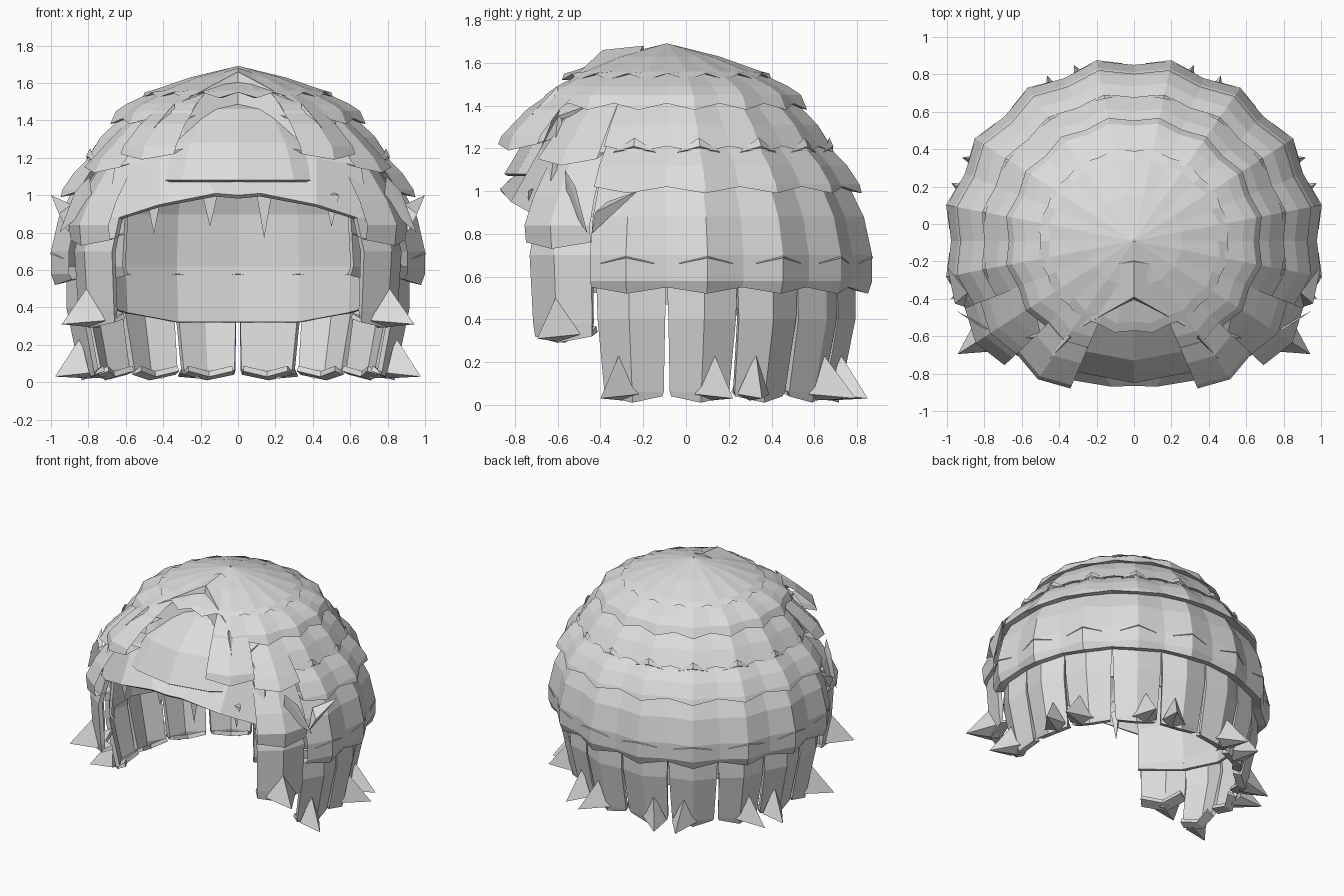
import bpy, bmesh
from math import sin, cos, radians

cube = bpy.data.objects.get("Cube")
if cube:
    bpy.data.objects.remove(cube, do_unlink=True)

grey = bpy.data.materials.new("light_grey_hair")
grey.use_nodes = True
COLOUR = (0.72, 0.72, 0.72, 1)
grey.diffuse_color = COLOUR
grey.node_tree.nodes["Principled BSDF"].inputs["Base Color"].default_value = COLOUR

STEP = 22.5                     # angle of one lock
HALF = STEP / 2
BACK = [HALF + STEP * k for k in range(-5, 5)]
SIDES = (-1, 1)


def polar(angle, r, z):
    """Point around the crown; angle 0 is the back, 90 the left."""
    a = radians(angle)
    return (1.04 * r * sin(a), r * cos(a) - 0.09, z)


def finish(name, bm, thickness=0, mirror=False):
    mesh = bpy.data.meshes.new(name)
    bm.to_mesh(mesh)
    bm.free()
    mesh.materials.append(grey)
    obj = bpy.data.objects.new(name, mesh)
    bpy.context.collection.objects.link(obj)
    if mirror:
        obj.modifiers.new("mirror", 'MIRROR')
    if thickness:
        mod = obj.modifiers.new("thickness", 'SOLIDIFY')
        mod.thickness = thickness
        mod.offset = -1
    return obj


def skin(bm, rows):
    grid = [[bm.verts.new(p) for p in row] for row in rows]
    for a, b in zip(grid, grid[1:]):
        for j in range(len(a) - 1):
            bm.faces.new((a[j], a[j + 1], b[j + 1], b[j]))


def lock(bm, angle, profile, taper=0.0, lift=0.03):
    """Ridged lock of hair whose last two rows form a pointed, tucked tip."""
    rows = []
    last = len(profile) - 1
    for i, (r, z) in enumerate(profile):
        w = HALF * (1 - taper * i / last)
        up = lift if i >= last - 1 else 0
        rows.append([polar(angle - w, r * 0.96, z + up),
                     polar(angle, r, z),
                     polar(angle + w, r * 0.96, z + up)])
    skin(bm, rows)


def layer(name, angles, profile, taper=0.0, thickness=0):
    bm = bmesh.new()
    for a in angles:
        lock(bm, a, profile, taper)
    return finish(name, bm, thickness)


def spike(bm, base, tip):
    """Pyramid on a ring of base points."""
    ring = [bm.verts.new(p) for p in base]
    top = bm.verts.new(tip)
    faces = [bm.faces.new(ring)]
    for a, b in zip(ring, ring[1:] + ring[:1]):
        faces.append(bm.faces.new((a, b, top)))
    bmesh.ops.recalc_face_normals(bm, faces=faces)


# Inner cap, longer at the back than at the sides
bm = bmesh.new()
cap = [(0.01, 1.6), (0.42, 1.46), (0.64, 1.28), (0.76, 1.08)]
skin(bm, [[polar(STEP * k, r, z) for k in range(-8, 9)] for r, z in cap])
low = [(0.76, 1.08), (0.82, 0.9), (0.84, 0.62)]
rows = [[polar(STEP * k, r, z) for k in range(-6, 7)] for r, z in low]
rows.append([polar(STEP * k, 0.82, 0.32 + 0.05 * max(0, abs(k) - 1)) for k in range(-6, 7)])
skin(bm, rows)
finish("inner_cap", bm, 0.02)

# Overlapping layers from the crown down
layer("crown", [HALF + STEP * k for k in range(16)],
      [(0.005, 1.69), (0.25, 1.63), (0.45, 1.56), (0.50, 1.52), (0.42, 1.52)])
layer("upper_layer", [HALF + STEP * k for k in range(-7, 7)],
      [(0.43, 1.56), (0.58, 1.49), (0.64, 1.45), (0.67, 1.38), (0.58, 1.40)])
layer("second_layer", BACK,
      [(0.60, 1.43), (0.72, 1.31), (0.80, 1.18), (0.72, 1.20)])
layer("third_layer", BACK,
      [(0.73, 1.25), (0.86, 1.12), (0.92, 1.03), (0.93, 0.99), (0.82, 1.01)])
layer("fourth_layer", BACK,
      [(0.85, 1.06), (0.94, 0.88), (0.98, 0.70), (0.98, 0.58), (0.96, 0.52), (0.84, 0.55)])
layer("bottom_strands", BACK,
      [(0.90, 0.62), (0.90, 0.40), (0.83, 0.06), (0.82, 0.01), (0.76, 0.03)], 0.18, 0.03)

# Layers that frame the face
temple = [s * (HALF + STEP * 5) for s in SIDES]
brow = [s * (HALF + STEP * 6) for s in SIDES]
layer("temple_upper_locks", temple,
      [(0.60, 1.43), (0.74, 1.30), (0.84, 1.20), (0.89, 1.12), (0.78, 1.15)])
layer("temple_lower_locks", temple,
      [(0.78, 1.18), (0.92, 0.97), (0.98, 0.84), (0.97, 0.73), (0.84, 0.77)])
layer("sideburns", temple,
      [(0.90, 0.88), (0.95, 0.70), (0.93, 0.38), (0.92, 0.29), (0.84, 0.31)], 0.1, 0.03)
layer("brow_locks", brow,
      [(0.55, 1.50), (0.74, 1.38), (0.87, 1.26), (0.89, 1.19), (0.76, 1.22)])

# Swept fringe, one half mirrored
bm = bmesh.new()
pts = {
    "part": (0, -0.2, 1.68), "crest": (0, -0.39, 1.66), "peak": (0, -0.45, 1.41),
    "sweep": (0.3, -0.56, 1.5), "fold": (0.28, -0.61, 1.25), "tip": (0.42, -0.68, 1.2),
    "rear": (0.3, -0.25, 1.59), "outer": (0.5, -0.6, 1.35), "side": (0.55, -0.35, 1.44),
    "hem_mid": (0, -0.865, 1.0), "hem": (0.12, -0.87, 1.01), "hem_side": (0.42, -0.82, 0.95),
    "hem_end": (0.7, -0.66, 0.86), "temple": (0.66, -0.62, 1.15),
}
v = {k: bm.verts.new(p) for k, p in pts.items()}
for names in ("part crest sweep rear", "crest peak fold sweep", "sweep fold tip outer",
              "sweep outer side rear", "peak hem_mid hem fold", "fold hem hem_side tip",
              "tip hem_side hem_end temple", "outer tip temple"):
    bm.faces.new([v[n] for n in names.split()])
finish("fringe", bm, 0.025, True)

# Flicked spikes at the ends of the strands
bm = bmesh.new()
for i, a in enumerate(BACK):
    t = a + (4 if i % 2 else -4)
    spike(bm, [polar(t, 0.84, 0.24), polar(t - 6, 0.82, 0.05),
               polar(t, 0.78, 0.02), polar(t + 6, 0.82, 0.05)],
          polar(t + (3 if i % 2 else -3), 0.99, 0.03))
for a in temple:
    spike(bm, [polar(a, 0.93, 0.51), polar(a - 7, 0.90, 0.33),
               polar(a, 0.86, 0.29), polar(a + 7, 0.90, 0.33)],
          polar(a, 1.09, 0.31))
finish("strand_spikes", bm)

# Small raised flicks on the layers
bm = bmesh.new()
for r, z, out in ((0.95, 0.68, 0.035), (0.775, 1.2, 0.02)):
    for a in BACK:
        spike(bm, [polar(a - 8, r, z - 0.02), polar(a, r, z - 0.01),
                   polar(a + 8, r, z - 0.02), polar(a, r, z + 0.05)],
              polar(a, r + out, z + 0.01))
finish("layer_flicks", bm)

# Loose locks beside the ears and brow
bm = bmesh.new()
for s in SIDES:
    spike(bm, [polar(s * 112, 0.94, 0.80), polar(s * 110, 0.98, 0.90),
               polar(s * 108, 0.90, 0.95)], polar(s * 98, 0.97, 1.0))
    spike(bm, [polar(s * 122, 0.90, 1.10), polar(s * 117, 0.94, 1.02),
               polar(s * 122, 0.88, 0.95)], polar(s * 112, 0.99, 0.80))
    spike(bm, [(s * 0.32, -0.66, 1.3), (s * 0.45, -0.72, 1.36),
               (s * 0.42, -0.6, 1.4)], (s * 0.34, -0.60, 1.49))
finish("loose_locks", bm)

# Thin points hanging behind the fringe
bm = bmesh.new()
for x, z in ((-0.45, 0.79), (-0.15, 0.83), (0.14, 0.77), (0.5, 0.83)):
    spike(bm, [(x - 0.04, -0.74, 1.0), (x + 0.04, -0.74, 1.0), (x, -0.70, 1.02)],
          (x, -0.73, z))
finish("fringe_points", bm)
